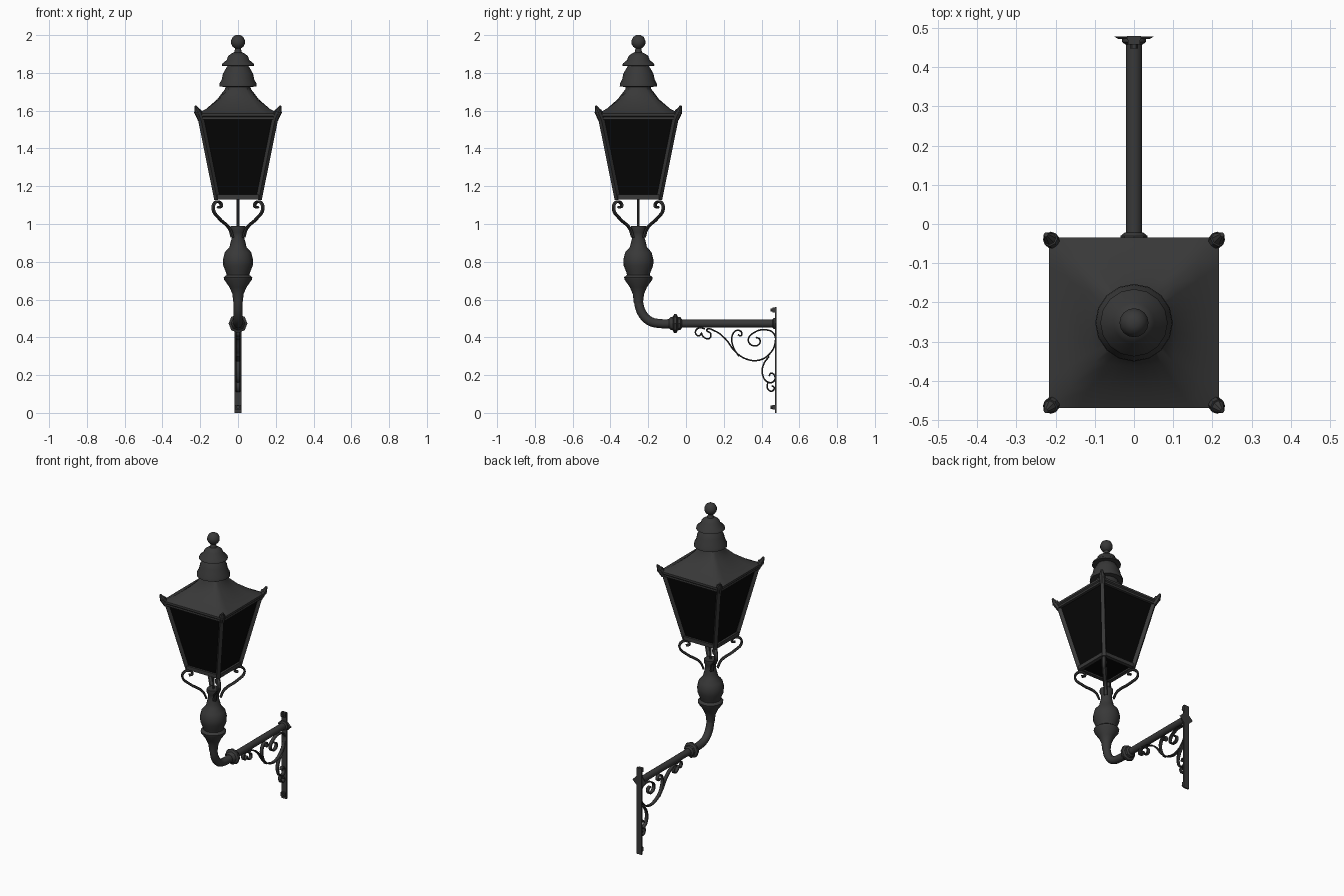
import bpy, bmesh, math
from mathutils import Vector, Matrix

cube = bpy.data.objects.get("Cube")
if cube:
    bpy.data.objects.remove(cube, do_unlink=True)


def material(name, value):
    m = bpy.data.materials.new(name)
    m.use_nodes = True
    colour = (value, value, value, 1)
    m.diffuse_color = colour
    m.node_tree.nodes["Principled BSDF"].inputs["Base Color"].default_value = colour
    return m


IRON = material("dark_iron", 0.04)
GLASS = material("black_glass", 0.002)
AXIS = Vector((0, -0.252, 0))      # vertical axis of the lantern
ARM_Z = 0.473
CORNERS = [(1, 1), (-1, 1), (-1, -1), (1, -1)]


def finish(ob, mat=IRON, angle=40):
    ob.data.materials.append(mat)
    bpy.ops.object.select_all(action='DESELECT')
    ob.select_set(True)
    bpy.context.view_layer.objects.active = ob
    if ob.type == 'CURVE':
        bpy.ops.object.convert(target='MESH')
    bpy.ops.object.shade_smooth_by_angle(angle=math.radians(angle))
    return bpy.context.object


def from_bmesh(name, bm, mat=IRON, matrix=Matrix(), angle=40):
    bmesh.ops.recalc_face_normals(bm, faces=bm.faces)
    me = bpy.data.meshes.new(name)
    bm.to_mesh(me)
    bm.free()
    ob = bpy.data.objects.new(name, me)
    bpy.context.collection.objects.link(ob)
    ob.matrix_world = matrix
    return finish(ob, mat, angle)


def loft(name, rings, sides=16, mat=IRON, matrix=Matrix.Translation(AXIS), angle=40):
    """Skin (radius, height, squareness) rings along z."""
    bm = bmesh.new()
    loops = []
    for r, z, sq in rings:
        loop = []
        for i in range(sides):
            a = math.tau * (i + 0.5 * (sides == 4)) / sides
            c, s = math.cos(a), math.sin(a)
            k = r * (1 - sq + sq / max(abs(c), abs(s)))
            loop.append(bm.verts.new((k * c, k * s, z)))
        loops.append(loop)
    for a, b in zip(loops, loops[1:]):
        for i in range(sides):
            j = (i + 1) % sides
            bm.faces.new((a[i], a[j], b[j], b[i]))
    bm.faces.new(loops[0])
    bm.faces.new(loops[-1])
    return from_bmesh(name, bm, mat, matrix, angle)


def turned(name, profile, **kw):
    return loft(name, [(r, z, 0) for r, z in profile], **kw)


def bar(name, p, q, r1, r2, sides=4):
    """Straight, optionally tapered bar from p to q."""
    p, q = Vector(p), Vector(q)
    d = q - p
    m = Matrix.Translation(p) @ d.to_track_quat('Z', 'Y').to_matrix().to_4x4()
    return turned(name, [(r1, 0), (r2, d.length)], sides=sides, matrix=m)


def box(name, centre, size):
    bm = bmesh.new()
    bmesh.ops.create_cube(bm, size=1, matrix=Matrix.Diagonal((*size, 1)))
    return from_bmesh(name, bm, matrix=Matrix.Translation(centre))


def curve(name, pts, depth, extrude=0, matrix=Matrix(), flat=True, res=5):
    """Smooth path through points: a flat strip or a round pipe."""
    cu = bpy.data.curves.new(name, 'CURVE')
    cu.dimensions = '2D' if flat else '3D'
    cu.fill_mode = 'NONE' if flat else 'FULL'
    cu.bevel_depth, cu.extrude = depth, extrude
    cu.bevel_resolution = 0 if flat else 3
    cu.resolution_u = res
    cu.use_fill_caps = True
    sp = cu.splines.new('BEZIER')
    sp.bezier_points.add(len(pts) - 1)
    for b, p in zip(sp.bezier_points, pts):
        b.co = (*p, 0)
        b.handle_left_type = b.handle_right_type = 'AUTO'
    ob = bpy.data.objects.new(name, cu)
    bpy.context.collection.objects.link(ob)
    ob.matrix_world = matrix
    return finish(ob)


def upright(direction, origin=Vector()):
    """Plane with local x along direction and local y up."""
    x, y = Vector(direction).normalized(), Vector((0, 0, 1))
    m = Matrix((x, y, x.cross(y))).transposed().to_4x4()
    m.translation = origin
    return m


# Lantern roof, cupola tiers and finial
loft("roof", [(0.2, 1.557, 1), (0.217, 1.572, 1), (0.217, 1.585, 1), (0.168, 1.61, 0.95),
              (0.11, 1.66, 0.7), (0.068, 1.715, 0.1), (0.066, 1.74, 0)], sides=32)
turned("lower_cupola", [(0.06, 1.725), (0.099, 1.728), (0.097, 1.745), (0.086, 1.765),
                        (0.08, 1.795), (0.066, 1.82), (0.055, 1.838)])
turned("upper_cupola", [(0.05, 1.835), (0.086, 1.838), (0.082, 1.85), (0.06, 1.868),
                        (0.052, 1.89), (0.035, 1.902), (0.018, 1.91)])
turned("finial", [(0.026, 1.895), (0.018, 1.915), (0.016, 1.93), (0.028, 1.938),
                  (0.037, 1.955), (0.037, 1.97), (0.028, 1.99), (0.012, 2.0)])

# Tapering glass body with iron corner bars, rails and horns
S = math.sqrt(2)
turned("glass_panes", [(0.108 * S, 1.14), (0.197 * S, 1.57)], sides=4, mat=GLASS)


def corner(k, h, z):
    return AXIS + Vector((CORNERS[k % 4][0] * h, CORNERS[k % 4][1] * h, z))


for k in range(4):
    bar("corner_bar", corner(k, 0.11, 1.13), corner(k, 0.2, 1.575), 0.016, 0.016)
    bar("bottom_rail", corner(k, 0.112, 1.143), corner(k + 1, 0.112, 1.143), 0.017, 0.017)
    bar("top_rail", corner(k, 0.199, 1.565), corner(k + 1, 0.199, 1.565), 0.016, 0.016)
    bar("horn_base", corner(k, 0.196, 1.555), corner(k, 0.214, 1.598), 0.018, 0.02, 8)
    bar("horn_tip", corner(k, 0.212, 1.59), corner(k, 0.225, 1.625), 0.02, 0.006, 8)
    # Scrolled support under each lantern corner
    path = [(0.03, 0.93), (0.045, 0.975), (0.1, 1.03), (0.131, 1.078), (0.122, 1.113),
            (0.096, 1.114), (0.089, 1.095), (0.104, 1.088)]
    curve("lantern_support", [(x * S, z) for x, z in path], 0.006, 0.007,
          upright((*CORNERS[k], 0), AXIS))

# Central rod and turned column
bar("centre_rod", AXIS + Vector((0, 0, 0.95)), AXIS + Vector((0, 0, 1.15)), 0.007, 0.007, 8)
turned("column", [(0.024, 0.58), (0.03, 0.63), (0.045, 0.665), (0.073, 0.705), (0.076, 0.718),
                  (0.06, 0.73), (0.064, 0.745), (0.078, 0.78), (0.08, 0.81), (0.07, 0.85),
                  (0.045, 0.878), (0.04, 0.9), (0.032, 0.93), (0.033, 0.955), (0.04, 0.97),
                  (0.04, 0.99)])

# Bent pipe arm with collars
SIDE = upright((0, 1, 0))
curve("bent_arm", [(-0.252, 0.64), (-0.25, 0.58), (-0.228, 0.52), (-0.19, 0.485),
                   (-0.14, ARM_Z), (-0.06, ARM_Z)], 0.024, 0, SIDE, flat=False)
ALONG = Matrix.Translation((0, 0, ARM_Z)) @ Matrix.Rotation(-math.pi / 2, 4, 'X')
turned("straight_arm", [(0.021, -0.08), (0.021, 0.475)], matrix=ALONG)
turned("arm_collar", [(0.026, -0.09), (0.034, -0.08), (0.036, -0.07), (0.05, -0.063),
                      (0.05, -0.05), (0.036, -0.043), (0.034, -0.03), (0.024, -0.022)],
       sides=8, matrix=ALONG)
turned("wall_collar", [(0.022, 0.458), (0.03, 0.464), (0.03, 0.476)], matrix=ALONG)
turned("wall_diamond", [(0.04, 0.472), (0.05, 0.478)], sides=4,
       matrix=ALONG @ Matrix.Rotation(math.pi / 4, 4, 'Z'))

# Wall plate and its bolts
box("wall_plate", (0, 0.475, 0.28), (0.036, 0.01, 0.56))
for z in (0.03, 0.545):
    box("bolt_washer", (0, 0.465, z), (0.03, 0.014, 0.026))
    bar("bolt_head", (0, 0.448, z), (0, 0.47, z), 0.01, 0.01, 6)

# Scrollwork brace below the arm
scrolls = {
    "main_scroll": [(0.08, 0.425), (0.095, 0.4), (0.125, 0.395), (0.13, 0.42), (0.11, 0.44),
                    (0.15, 0.435), (0.21, 0.39), (0.26, 0.325), (0.32, 0.285), (0.39, 0.28),
                    (0.445, 0.315), (0.472, 0.37), (0.465, 0.42), (0.42, 0.44), (0.36, 0.425),
                    (0.33, 0.39), (0.345, 0.36), (0.385, 0.362), (0.39, 0.39), (0.37, 0.4)],
    "upper_curl": [(0.28, 0.3), (0.25, 0.35), (0.245, 0.41), (0.27, 0.437), (0.295, 0.425),
                   (0.29, 0.408), (0.275, 0.415)],
    "lower_scroll": [(0.44, 0.3), (0.41, 0.255), (0.405, 0.205), (0.43, 0.165), (0.462, 0.165),
                     (0.47, 0.195), (0.45, 0.21), (0.44, 0.195)],
    "lower_curl": [(0.435, 0.165), (0.43, 0.135), (0.45, 0.115), (0.467, 0.13), (0.455, 0.145)],
    "left_curl": [(0.1, 0.445), (0.07, 0.45), (0.05, 0.43), (0.065, 0.408), (0.085, 0.425)],
}
for name, pts in scrolls.items():
    curve(name, pts, 0.004, 0.009, SIDE)
